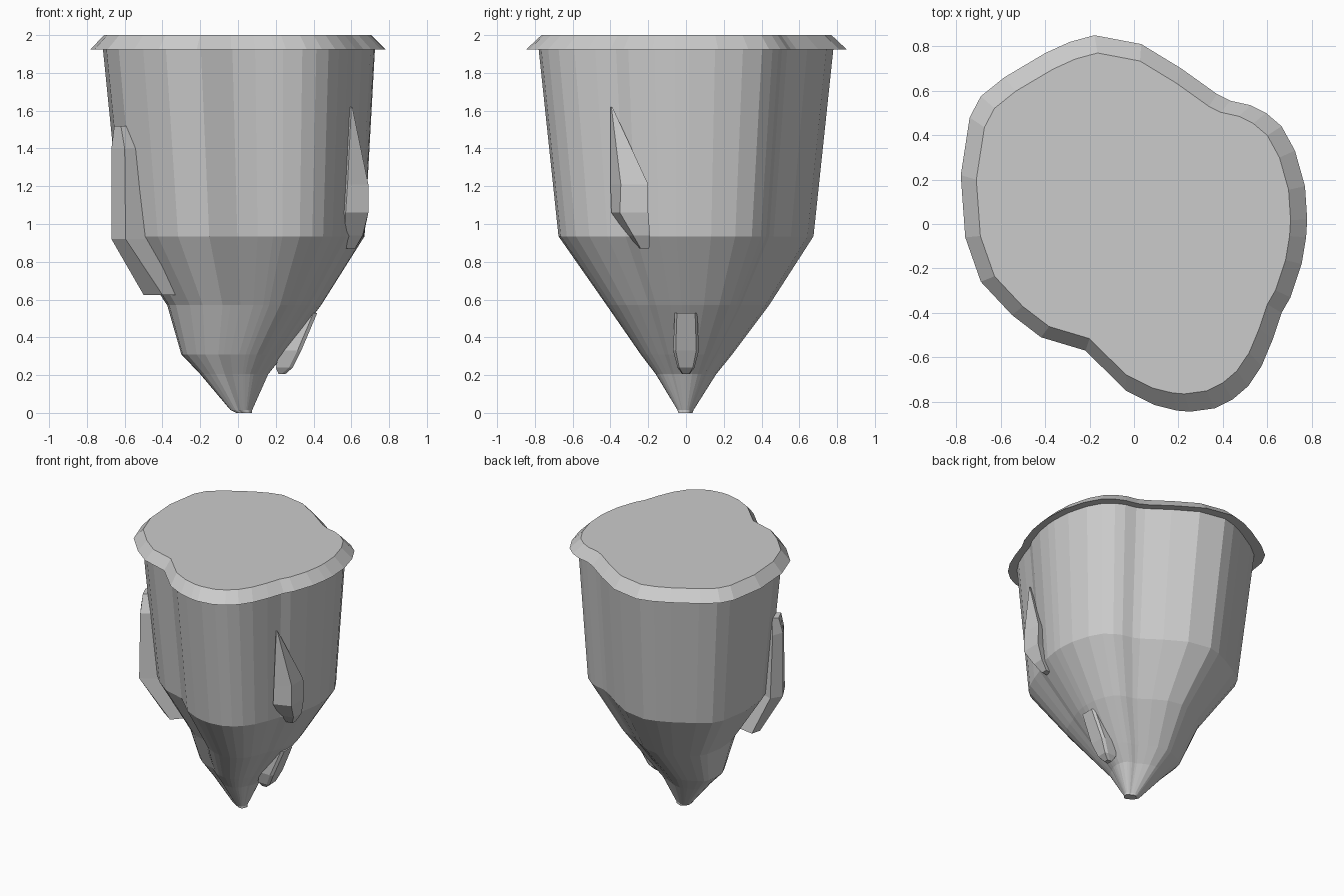
import bpy, bmesh

# Irregular plan outline of the island, clockwise from the back
OUTLINE = [(-.18, .85), (.03, .81), (.21, .70), (.37, .585), (.43, .555), (.52, .535),
           (.59, .50), (.66, .44), (.72, .33), (.765, .17), (.775, .02), (.77, -.06),
           (.75, -.18), (.70, -.33), (.66, -.40), (.62, -.52), (.57, -.64), (.51, -.73),
           (.44, -.79), (.36, -.83), (.25, -.845), (.19, -.84), (.09, -.815), (-.04, -.75),
           (-.14, -.65), (-.22, -.57), (-.42, -.51), (-.55, -.41), (-.69, -.26), (-.76, -.06),
           (-.78, .22), (-.74, .48), (-.69, .575), (-.585, .66), (-.40, .77), (-.29, .82)]


def ring(z, x0, x1, y0, y1):
    """Outline fitted to the given x and y extents at height z."""
    return [(x0 + (x + .78) / 1.555 * (x1 - x0),
             y0 + (y + .845) / 1.695 * (y1 - y0), z) for x, y in OUTLINE]


def loft(name, rings):
    bm = bmesh.new()
    loops = [[bm.verts.new(p) for p in r] for r in rings]
    for a, b in zip(loops, loops[1:]):
        n = len(a)
        for i in range(n):
            j = (i + 1) % n
            bm.faces.new((a[i], a[j], b[j], b[i]))
    bm.faces.new(loops[0])
    bm.faces.new(loops[-1])
    bmesh.ops.remove_doubles(bm, verts=bm.verts, dist=1e-4)
    bmesh.ops.recalc_face_normals(bm, faces=bm.faces)
    me = bpy.data.meshes.new(name)
    bm.to_mesh(me)
    bm.free()
    ob = bpy.data.objects.new(name, me)
    bpy.context.collection.objects.link(ob)
    return ob


# Tapering rock body
loft("rock_body", [
    ring(1.925, -.715, .725, -.78, .78),
    ring(.935, -.615, .67, -.675, .675),
    ring(.57, -.375, .44, -.42, .44),
    ring(.31, -.30, .245, -.24, .245),
    ring(.205, -.20, .16, -.16, .16),
    ring(.015, -.04, .075, -.045, .04),
    ring(0, -.01, .075, -.04, .035),
])

# Overhanging bevelled top slab
loft("top_slab", [
    ring(1.925, -.78, .78, -.845, .85),
    ring(2, -.71, .705, -.765, .77),
])


def rib(name, sections):
    loft(name, [[(x, y, z) for x, y in pts] for z, pts in sections])


# Left rock rib
rib("left_rib", [
    (1.52, [(-.62, -.25), (-.655, -.17), (-.62, -.14), (-.55, -.2)]),
    (1.40, [(-.60, -.31), (-.67, -.20), (-.64, -.12), (-.45, -.2)]),
    (.92, [(-.595, -.33), (-.67, -.20), (-.62, -.12), (-.40, -.2)]),
    (.625, [(-.40, -.24), (-.50, -.17), (-.48, -.10), (-.30, -.13)]),
])

# Right rock rib
rib("right_rib", [
    (1.62, [(.60, -.40), (.605, -.395), (.605, -.39), (.59, -.39)]),
    (1.21, [(.58, -.40), (.69, -.345), (.685, -.20), (.50, -.25)]),
    (1.06, [(.57, -.395), (.69, -.35), (.69, -.20), (.48, -.25)]),
    (.94, [(.565, -.31), (.66, -.28), (.665, -.19), (.46, -.22)]),
    (.87, [(.56, -.245), (.62, -.24), (.62, -.195), (.50, -.20)]),
])


# Small hanging rock spur near the tip
def spur(z, inner, outer, w):
    return z, [(inner, -w), (outer - .02, -w), (outer, -w * .8),
               (outer, w * .8), (outer - .02, w), (inner, w)]


rib("lower_spur", [
    spur(.53, .33, .42, .06),
    spur(.33, .22, .335, .068),
    spur(.24, .20, .29, .045),
    spur(.205, .215, .25, .02),
])
